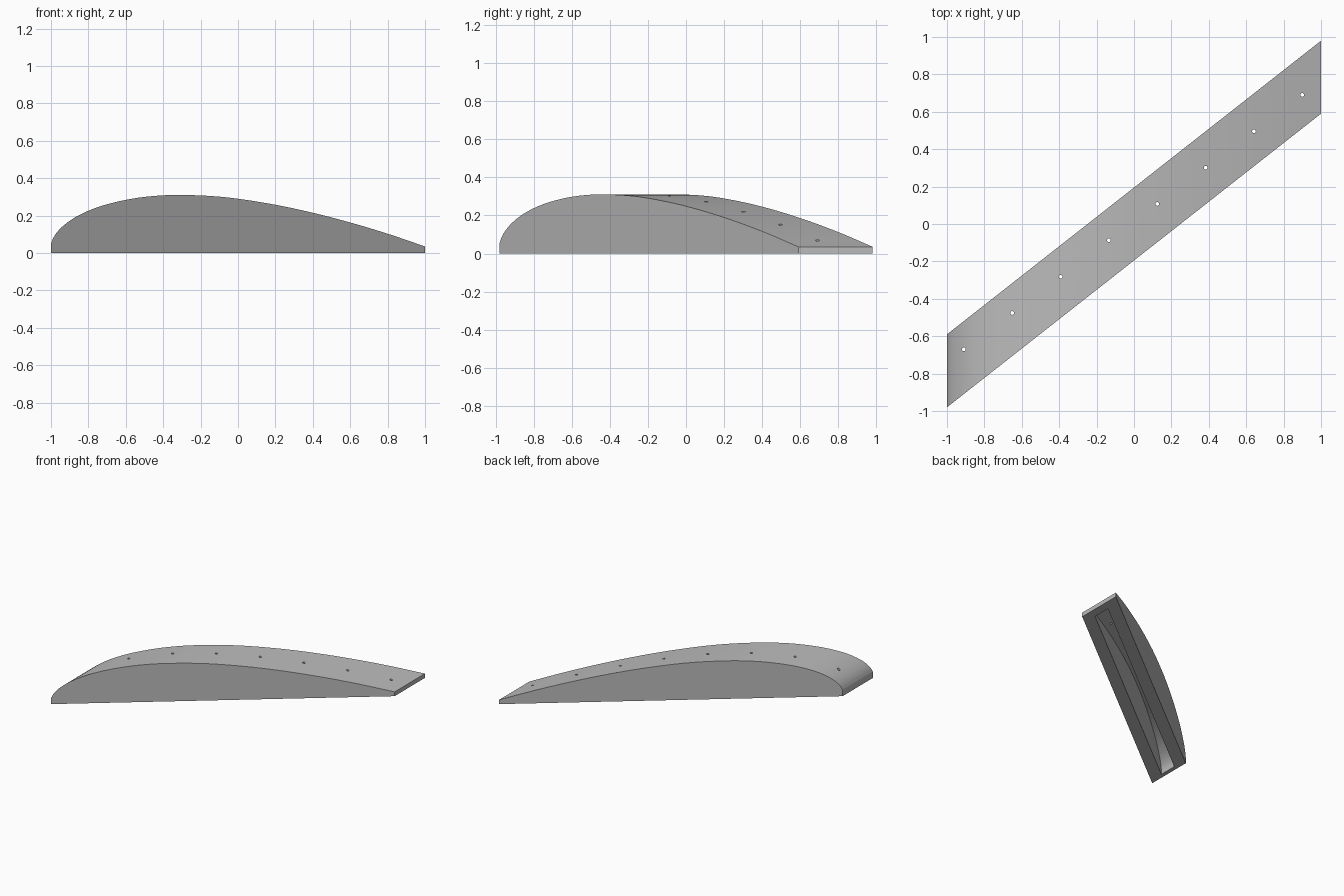
import bpy, bmesh, math
from mathutils import Vector

cube = bpy.data.objects.get("Cube")
if cube:
    bpy.data.objects.remove(cube, do_unlink=True)

SWEEP = 0.785      # sideways run of the block per unit of x
HALF = 0.195       # half width along y
SLOT = 0.075       # half width of the underside channel
SKIN = 0.035       # thickness left above the channel

grey = bpy.data.materials.new("plain_grey")
grey.use_nodes = True
grey.diffuse_color = (0.5, 0.5, 0.5, 1)
grey.node_tree.nodes["Principled BSDF"].inputs["Base Color"].default_value = (0.5, 0.5, 0.5, 1)


def spline(points, steps=5):
    """Smooth curve through the points."""
    pts = [Vector(p) for p in points]
    pts = [2 * pts[0] - pts[1]] + pts + [2 * pts[-1] - pts[-2]]
    out = []
    for a, b, c, d in zip(pts, pts[1:], pts[2:], pts[3:]):
        for i in range(steps):
            t = i / steps
            out.append(0.5 * (2 * b + (c - a) * t + (2 * a - 5 * b + 4 * c - d) * t ** 2
                              + (3 * b - a - 3 * c + d) * t ** 3))
    return out + [pts[-2]]


def finish(bm, name):
    bmesh.ops.recalc_face_normals(bm, faces=bm.faces)
    mesh = bpy.data.meshes.new(name)
    bm.to_mesh(mesh)
    bm.free()
    mesh.materials.append(grey)
    obj = bpy.data.objects.new(name, mesh)
    bpy.context.collection.objects.link(obj)
    return obj


def swept_prism(name, outline, half):
    """Extrude an x-z outline along y and shear it along the sweep."""
    bm = bmesh.new()
    rows = [[bm.verts.new((x, SWEEP * x + side * half, z)) for x, z in outline]
            for side in (-1, 1)]
    for row in rows:
        bm.faces.new(row)
    n = len(outline)
    for i in range(n):
        j = (i + 1) % n
        bm.faces.new((rows[0][i], rows[0][j], rows[1][j], rows[1][i]))
    return finish(bm, name)


def cut(target, cutter):
    cutter.hide_render = True
    cutter.hide_viewport = True
    mod = target.modifiers.new(cutter.name, 'BOOLEAN')
    mod.operation = 'DIFFERENCE'
    mod.solver = 'EXACT'
    mod.object = cutter


# Curved upper outline, nose to tail
top = spline([(-1, .05), (-.985, .085), (-.96, .12), (-.92, .157), (-.86, .197),
              (-.78, .234), (-.68, .266), (-.55, .293), (-.42, .307), (-.3, .31),
              (-.15, .305), (0, .29), (.2, .258), (.4, .215), (.6, .163), (.8, .103),
              (1, .035)])
body = swept_prism("wing_block", [(-1, 0)] + [tuple(p) for p in top] + [(1, 0)], HALF)

# Channel that follows the outline inside the block
inner = []
for a, b in zip(top, top[1:]):
    d = (b - a).normalized()
    p = (a + b) / 2 + Vector((d.y, -d.x)) * SKIN
    if p.x < 0.965 and (not inner or p.x > inner[-1][0] + 0.001):
        inner.append(tuple(p))
channel = swept_prism("channel_cutter",
                      [(inner[0][0], -.05)] + inner + [(inner[-1][0], -.05)], SLOT)

# Row of small holes through the skin
bm = bmesh.new()
for i in range(8):
    t = i / 7
    ring = bmesh.ops.create_cone(bm, cap_ends=True, segments=16, radius1=0.01,
                                 radius2=0.01, depth=1)["verts"]
    bmesh.ops.translate(bm, verts=ring, vec=(-.91 + 1.81 * t, -.67 + 1.36 * t, 0.2))
holes = finish(bm, "hole_cutter")

cut(body, channel)
cut(body, holes)

bpy.context.view_layer.objects.active = body
body.select_set(True)
for name in [m.name for m in body.modifiers]:
    bpy.ops.object.modifier_apply(modifier=name)
bpy.ops.object.shade_smooth_by_angle(angle=math.radians(30))
for helper in (channel, holes):
    bpy.data.objects.remove(helper, do_unlink=True)
